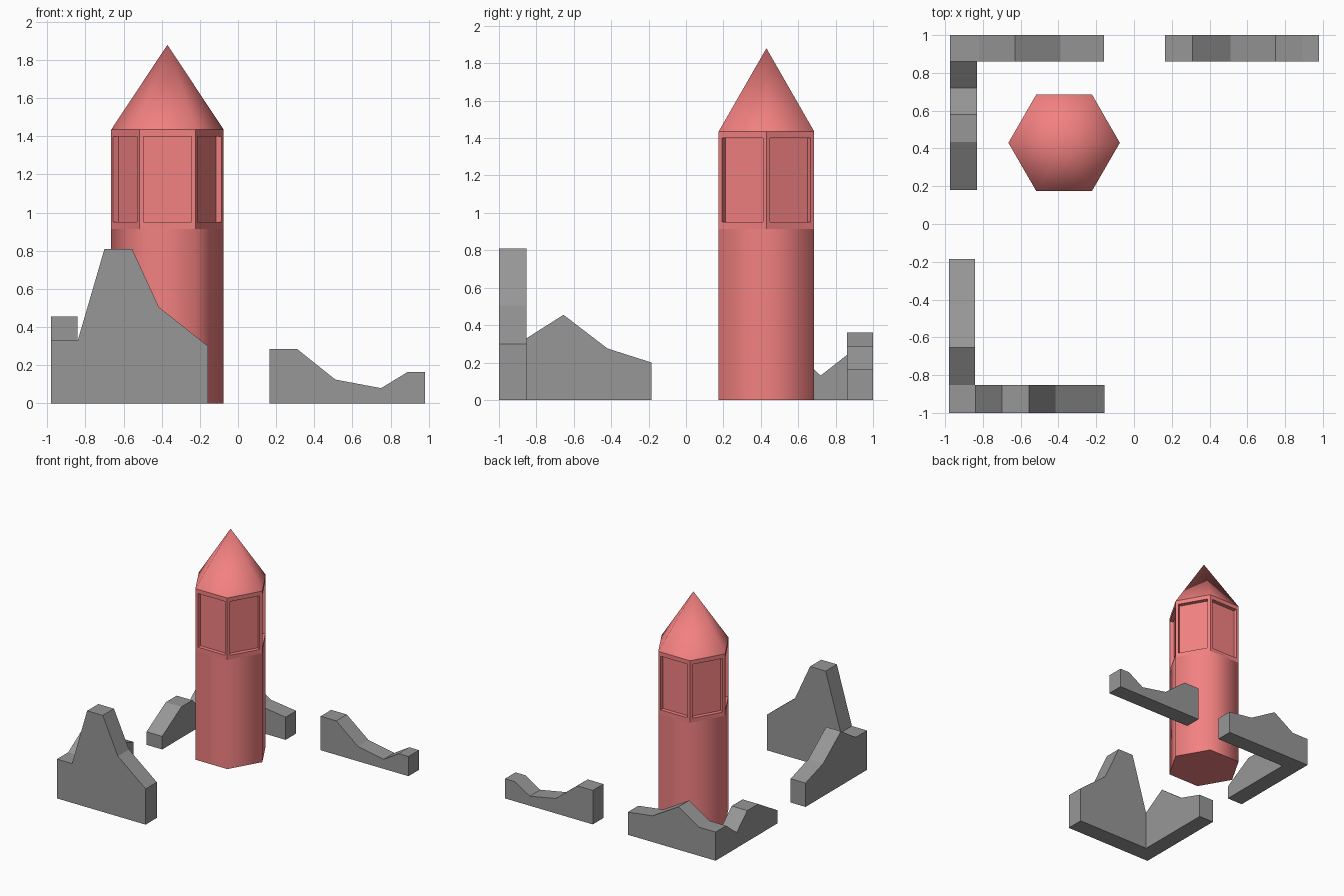
import bpy
import math
from mathutils import Vector

if "Cube" in bpy.data.objects:
    bpy.data.objects.remove(bpy.data.objects["Cube"])

CX, CY, R = -0.37, 0.43, 0.295      # tower centre and hexagon radius


def colour(name, rgb):
    m = bpy.data.materials.new(name)
    m.diffuse_color = (*rgb, 1)
    m.use_nodes = True
    m.node_tree.nodes["Principled BSDF"].inputs["Base Color"].default_value = m.diffuse_color
    return m


pink = colour("tower_pink", (0.9, 0.22, 0.22))
grey = colour("wall_grey", (0.31, 0.31, 0.31))


def make(name, verts, faces, smooth, mat):
    """Mesh object; the first `smooth` faces are smooth shaded."""
    me = bpy.data.meshes.new(name)
    me.from_pydata(verts, [], faces)
    for i, p in enumerate(me.polygons):
        p.use_smooth = i < smooth
    me.materials.append(mat)
    ob = bpy.data.objects.new(name, me)
    bpy.context.collection.objects.link(ob)
    return ob


def ring(z):
    return [Vector((CX + R * math.cos(k * math.pi / 3),
                    CY + R * math.sin(k * math.pi / 3), z)) for k in range(6)]


def wall(name, axis, top, lo, hi):
    """Ruined wall: skyline along an axis, extruded from lo to hi across it."""
    prof = [(top[0][0], 0)] + top + [(top[-1][0], 0)]
    n = len(prof)

    def point(a, z, b):
        return (a, b, z) if axis == 'X' else (b, a, z)
    verts = [point(a, z, b) for b in (lo, hi) for a, z in prof]
    faces = [list(range(n)), list(range(2 * n - 1, n - 1, -1))]
    faces += [[i, i + n, (i + 1) % n + n, (i + 1) % n] for i in range(n)]
    # make the outlines face outwards for either axis
    faces[0].reverse()
    faces[1].reverse()
    faces[2:] = [f[::-1] for f in faces[2:]]
    if axis == 'Y':
        faces = [f[::-1] for f in faces]
    ob = make(name, verts, faces, 0, grey)
    return ob


# Tower shaft: smooth shaded hexagonal prism
sides = [(k, (k + 1) % 6, (k + 1) % 6 + 6, k + 6) for k in range(6)]
make("tower_shaft", ring(0) + ring(0.915), sides + [tuple(range(5, -1, -1))], 6, pink)

# Window storey: six flat faces, each with a recessed panel
verts, faces = [], []
bottom, top = ring(0.915), ring(1.435)
for k in range(6):
    a, b = bottom[k], bottom[(k + 1) % 6]
    d = (b - a).normalized()
    inward = (Vector((CX, CY, a.z)) - (a + b) / 2).normalized() * 0.033
    outer = [a, b, top[(k + 1) % 6], top[k]]
    s, t = a + d * 0.022, b - d * 0.022
    frame = [Vector((p.x, p.y, z)) for p, z in
             ((s, 0.95), (t, 0.95), (t, 1.40), (s, 1.40))]
    i = len(verts)
    verts += outer + frame + [p + inward for p in frame]
    for j in range(4):
        m = (j + 1) % 4
        faces += [(i + j, i + m, i + 4 + m, i + 4 + j),
                  (i + 4 + j, i + 4 + m, i + 8 + m, i + 8 + j)]
    faces.append((i + 8, i + 9, i + 10, i + 11))
make("window_storey", verts, faces, 0, pink)

# Pointed roof: smooth six-sided cone
make("roof", ring(1.435) + [Vector((CX, CY, 1.88))],
     [(k, (k + 1) % 6, 6) for k in range(6)], 6, pink)

# Ruined outer walls
wall("front_wall", 'X', [(-0.98, 0.33), (-0.84, 0.33), (-0.70, 0.81),
     (-0.555, 0.81), (-0.415, 0.505), (-0.157, 0.30)], -1, -0.852)
wall("left_front_wall", 'Y', [(-0.852, 0.33), (-0.655, 0.455),
     (-0.42, 0.275), (-0.185, 0.20)], -0.98, -0.842)
wall("left_back_wall", 'Y', [(0.18, 0.11), (0.435, 0.26), (0.58, 0.26),
     (0.72, 0.13), (0.86, 0.24)], -0.975, -0.83)
wall("back_left_wall", 'X', [(-0.975, 0.24), (-0.82, 0.24), (-0.63, 0.36),
     (-0.39, 0.22), (-0.16, 0.19)], 0.86, 1)
wall("back_right_wall", 'X', [(0.165, 0.285), (0.31, 0.285), (0.51, 0.125),
     (0.75, 0.08), (0.89, 0.165), (0.98, 0.165)], 0.86, 1)
